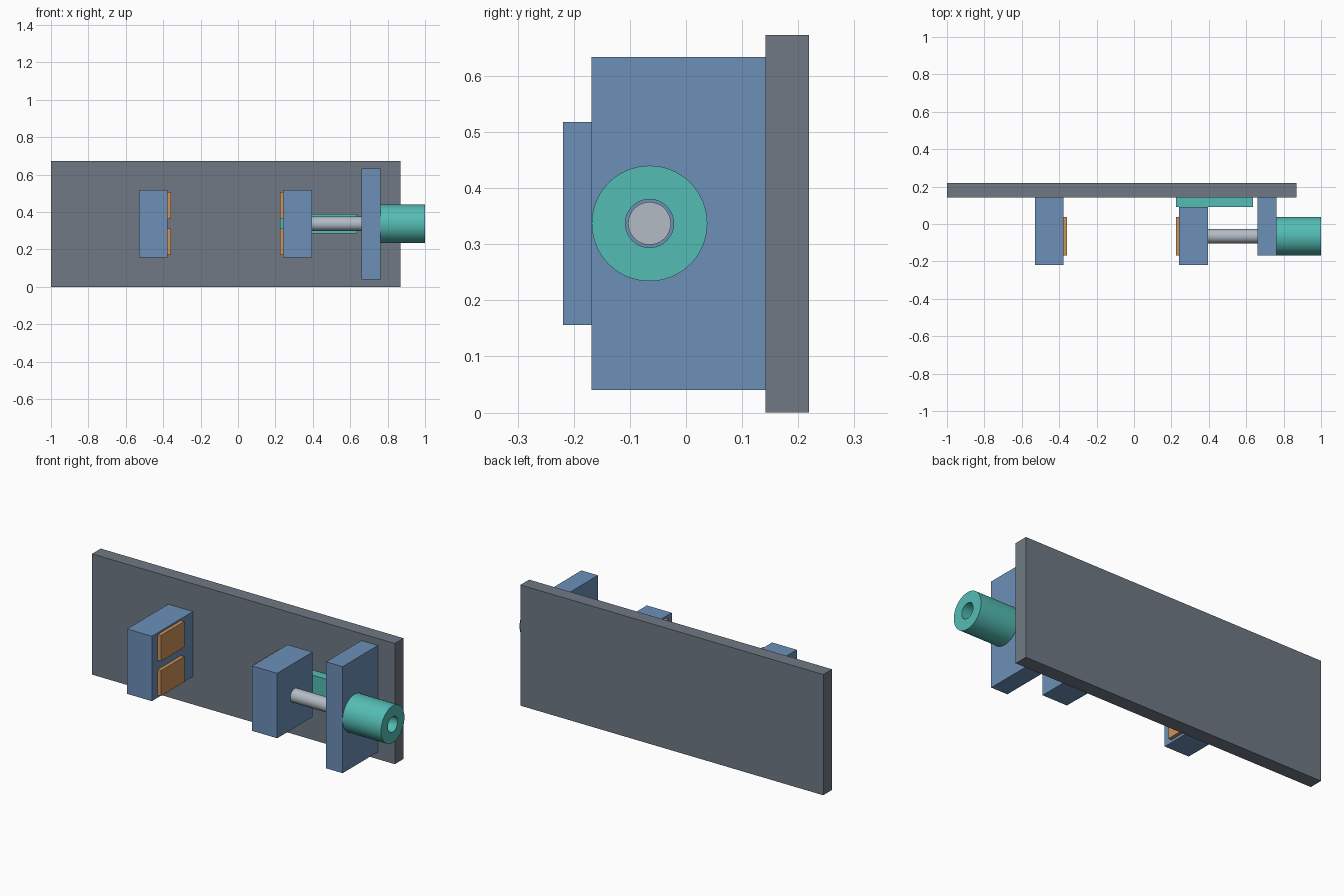
import bpy, bmesh, math
from mathutils import Matrix

if "Cube" in bpy.data.objects:
    bpy.data.objects.remove(bpy.data.objects["Cube"])


def material(name, rgb):
    m = bpy.data.materials.new(name)
    lin = [((c / 255 + 0.055) / 1.055) ** 2.4 for c in rgb]
    m.diffuse_color = (*lin, 1)
    m.use_nodes = True
    m.node_tree.nodes["Principled BSDF"].inputs["Base Color"].default_value = m.diffuse_color
    return m


GREY = material("slate grey", (112, 121, 132))
BLUE = material("steel blue", (108, 144, 185))
TEAL = material("teal", (84, 189, 180))
COPPER = material("copper", (205, 147, 90))
SILVER = material("silver", (178, 187, 197))


def finish(name, bm, mat):
    bmesh.ops.recalc_face_normals(bm, faces=bm.faces)
    mesh = bpy.data.meshes.new(name)
    bm.to_mesh(mesh)
    bm.free()
    mesh.materials.append(mat)
    ob = bpy.data.objects.new(name, mesh)
    bpy.context.collection.objects.link(ob)
    return ob


def box(name, x, y, z, mat):
    bm = bmesh.new()
    spans = (x, y, z)
    size = Matrix.Diagonal([b - a for a, b in spans] + [1])
    mid = Matrix.Translation([(a + b) / 2 for a, b in spans])
    bmesh.ops.create_cube(bm, size=1, matrix=mid @ size)
    return finish(name, bm, mat)


def lathe(name, profile, mat, cy=-0.065, cz=0.337, n=64):
    """Spin a closed (x, radius) profile about the screw axis, along x."""
    bm = bmesh.new()
    verts = [bm.verts.new((x, cy + r, cz)) for x, r in profile]
    edges = [bm.edges.new((verts[i], verts[(i + 1) % len(verts)]))
             for i in range(len(verts))]
    bmesh.ops.spin(bm, geom=verts + edges, cent=(0, cy, cz), axis=(1, 0, 0),
                   angle=2 * math.pi, steps=n, use_merge=True)
    bmesh.ops.remove_doubles(bm, verts=bm.verts, dist=1e-5)
    ob = finish(name, bm, mat)
    bpy.ops.object.select_all(action='DESELECT')
    ob.select_set(True)
    bpy.context.view_layer.objects.active = ob
    bpy.ops.object.shade_smooth_by_angle(angle=math.radians(35))
    return ob


# Back plate and screw support
box("back_plate", (-1, 0.868), (0.142, 0.219), (0, 0.673), GREY)
box("screw_support", (0.661, 0.763), (-0.168, 0.142), (0.04, 0.634), BLUE)

# Jaws and the guide rail behind the sliding one
box("fixed_jaw", (-0.53, -0.378), (-0.219, 0.142), (0.156, 0.518), BLUE)
box("sliding_jaw", (0.241, 0.395), (-0.219, 0.092), (0.156, 0.518), BLUE)
box("guide_rail", (0.224, 0.635), (0.092, 0.142), (0.286, 0.389), TEAL)

# Pairs of grip pads on the facing sides of the jaws
for side, x in (("fixed", (-0.378, -0.358)), ("sliding", (0.224, 0.241))):
    for level, z in (("lower", (0.17, 0.312)), ("upper", (0.364, 0.508))):
        box(f"{side}_{level}_pad", x, (-0.168, 0.038), z, COPPER)

# Screw rod and the hollow handle sleeve
lathe("screw_rod", [(0.39, 0), (0.39, 0.038), (0.775, 0.038), (0.775, 0)], SILVER)
lathe("handle_sleeve", [(0.763, 0.043), (0.763, 0.103), (1, 0.103), (1, 0.043)], TEAL)
